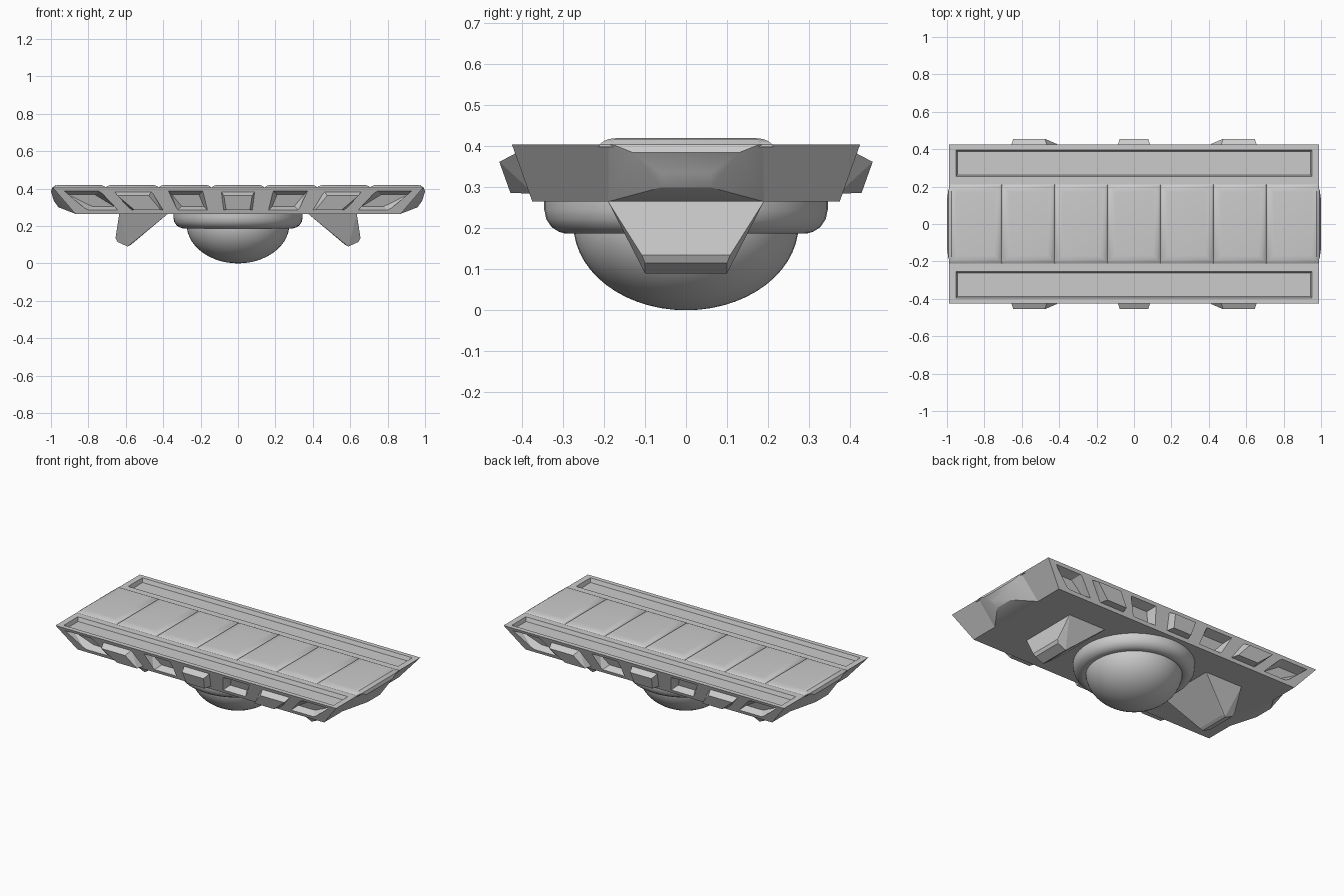
import bpy, bmesh, math
from mathutils import Vector

cube = bpy.data.objects.get("Cube")
if cube:
    bpy.data.objects.remove(cube)

grey = bpy.data.materials.new("plain_grey")
grey.use_nodes = True
grey.diffuse_color = (0.6, 0.6, 0.6, 1)
bsdf = next(n for n in grey.node_tree.nodes if n.type == 'BSDF_PRINCIPLED')
bsdf.inputs["Base Color"].default_value = (0.6, 0.6, 0.6, 1)

BOTTOM, TOP = 0.265, 0.405


def add_hull(bm, points):
    """Add one convex solid to a mesh."""
    part = bmesh.new()
    for p in points:
        part.verts.new(p)
    res = bmesh.ops.convex_hull(part, input=part.verts)
    loose = [v for v in part.verts if not v.link_faces]
    bmesh.ops.delete(part, geom=loose, context='VERTS')
    bmesh.ops.dissolve_limit(part, angle_limit=0.01, verts=part.verts, edges=part.edges)
    bmesh.ops.recalc_face_normals(part, faces=part.faces)
    tmp = bpy.data.meshes.new("tmp")
    part.to_mesh(tmp)
    part.free()
    bm.from_mesh(tmp)
    bpy.data.meshes.remove(tmp)


def finish(name, bm, angle=None):
    mesh = bpy.data.meshes.new(name)
    bm.to_mesh(mesh)
    bm.free()
    mesh.materials.append(grey)
    ob = bpy.data.objects.new(name, mesh)
    bpy.context.collection.objects.link(ob)
    if angle:
        bpy.ops.object.select_all(action='DESELECT')
        ob.select_set(True)
        bpy.context.view_layer.objects.active = ob
        bpy.ops.object.shade_smooth_by_angle(angle=math.radians(angle))
    return ob


def solid(name, points, angle=None):
    bm = bmesh.new()
    add_hull(bm, points)
    return finish(name, bm, angle)


def rect(x0, x1, y0, y1, z):
    return [(x, y, z) for x in (x0, x1) for y in (y0, y1)]


def face_y(z):
    """Distance of the sloping side wall from the centre line."""
    return 0.375 + 0.05 * (z - BOTTOM) / (TOP - BOTTOM)


def side_frame(cx, half, side, out, inset, z0=0.285, z1=0.387):
    """Outline on the side wall that leans like the end walls."""
    pts = []
    for z, lean in ((z0 + inset, 0.88), (z1 - inset, 1.02)):
        for sx in (-1, 1):
            x = cx * lean + sx * (half * lean - inset)
            pts.append((x, side * (face_y(z) + out), z))
    return pts


# Main platform with sloping walls
platform = solid("platform", rect(-0.99, 0.99, -0.425, 0.425, TOP)
                 + rect(-0.87, 0.87, -0.375, 0.375, BOTTOM))

# Side pockets and the two long deck troughs
bm = bmesh.new()
for side in (-1, 1):
    for cx in (-0.82, -0.275, 0.275, 0.82):
        add_hull(bm, side_frame(cx, 0.09, side, 0.01, -0.003)
                 + side_frame(cx, 0.09, side, -0.05, 0.02))
    y0, y1 = sorted((side * 0.25, side * 0.4))
    add_hull(bm, rect(-0.955, 0.955, y0, y1, TOP + 0.01)
             + rect(-0.945, 0.945, y0 + 0.012, y1 - 0.012, TOP - 0.025))
cutter = finish("recess_cutter", bm)
cutter.hide_render = True
cutter.hide_viewport = True
cut = platform.modifiers.new("recesses", 'BOOLEAN')
cut.operation = 'DIFFERENCE'
cut.solver = 'EXACT'
cut.object = cutter

# Blocks standing out of the side walls
for side, label in ((-1, "front"), (1, "back")):
    for i, cx in enumerate((-0.55, 0, 0.55)):
        half = 0.09 + 0.015 * abs(cx)
        outer = side_frame(cx, half, side, 0.046, 0.016, 0.27, 0.378)
        solid(f"{label}_side_block_{i + 1}",
              side_frame(cx, half, side, -0.01, 0) + outer)

# Row of softly domed deck tiles
step = 1.98 / 7
for i in range(7):
    x0 = -0.99 + i * step
    x1 = x0 + step
    pts = []
    for dx, half_y, z in ((0, 0.213, 0.398), (0, 0.211, 0.405), (0.008, 0.2, 0.413),
                          (0.022, 0.188, 0.418), (0.04, 0.17, 0.42)):
        pts += rect(x0 + dx, x1 - dx, -half_y, half_y, z)
    solid(f"deck_tile_{i + 1}", pts, 35)

# Bulging nose on each end wall
for s, label in ((-1, "right"), (1, "left")):
    pts = []
    for x, y, z in ((0.98, 0.21, 0.405), (0.975, 0.17, 0.418), (0.993, 0.18, 0.405),
                    (1.0, 0.13, 0.385), (0.985, 0.06, 0.335), (0.96, 0.06, 0.3),
                    (0.87, 0.19, BOTTOM), (0.8, 0.19, BOTTOM), (0.8, 0.21, 0.4)):
        pts += [(s * x, y, z), (s * x, -y, z)]
    solid(f"{label}_end_nose", pts, 25)

    # Wedge foot under each end
    foot = []
    for x, y, z in ((0.635, 0.19, BOTTOM), (0.375, 0.19, BOTTOM), (0.655, 0.108, 0.135),
                    (0.645, 0.1, 0.115), (0.59, 0.1, 0.09), (0.572, 0.1, 0.1)):
        foot += [(s * x, y, z), (s * x, -y, z)]
    solid(f"{label}_foot", foot)


def lathe(name, profile, angle):
    bm = bmesh.new()
    verts = [bm.verts.new((r, 0, z)) for r, z in profile]
    edges = [bm.edges.new(pair) for pair in zip(verts, verts[1:])]
    bmesh.ops.spin(bm, geom=verts + edges, cent=(0, 0, 0), axis=(0, 0, 1),
                   angle=math.tau, steps=48)
    bmesh.ops.remove_doubles(bm, verts=bm.verts, dist=0.0005)
    bmesh.ops.recalc_face_normals(bm, faces=bm.faces)
    return finish(name, bm, angle)


# Belly dome and the rounded collar around it
dome = [(0.275 * math.cos(a), 0.21 - 0.21 * math.sin(a))
        for a in (math.pi / 2 * k / 14 for k in range(15))]
lathe("belly_dome", [(0, 0.25), (0.275, 0.25)] + dome, 40)
lathe("belly_collar", [(0.24, 0.267), (0.346, 0.267), (0.346, 0.245), (0.341, 0.222),
                       (0.328, 0.203), (0.311, 0.192), (0.295, 0.187), (0.275, 0.19),
                       (0.258, 0.2), (0.24, 0.22), (0.24, 0.267)], 50)
